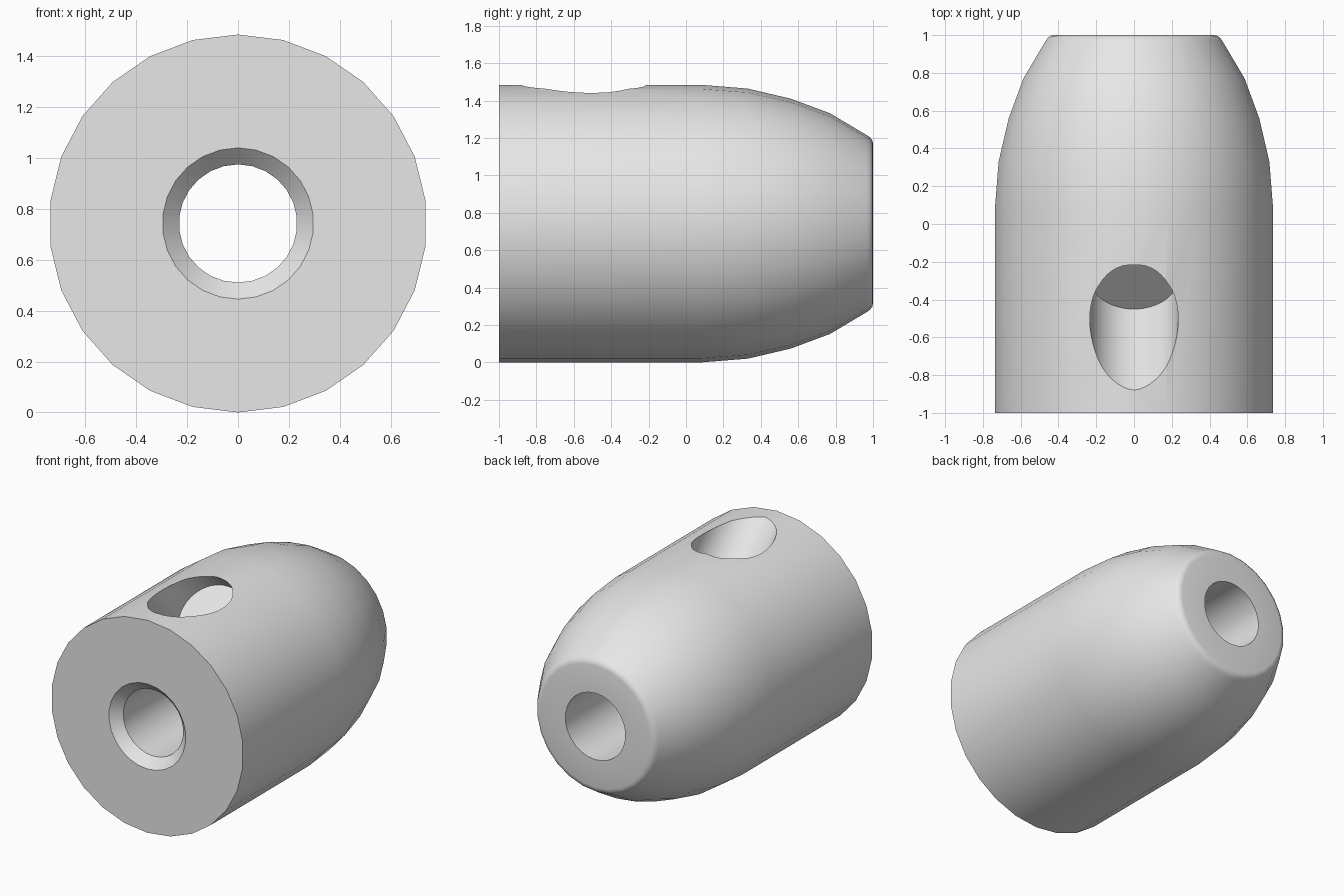
import bpy, bmesh
from math import sin, cos, pi, radians
from mathutils import Matrix, Vector

if "Cube" in bpy.data.objects:
    bpy.data.objects.remove(bpy.data.objects["Cube"], do_unlink=True)

SIDES = 26
RADIUS = 0.742
BORE = 0.232
HOLE = 0.234

grey = bpy.data.materials.new("plain_grey")
grey.use_nodes = True
grey.diffuse_color = (0.8, 0.8, 0.8, 1)
grey.node_tree.nodes["Principled BSDF"].inputs["Base Color"].default_value = (0.8, 0.8, 0.8, 1)


def make_object(name, bm):
    bmesh.ops.recalc_face_normals(bm, faces=bm.faces)
    mesh = bpy.data.meshes.new(name)
    bm.to_mesh(mesh)
    bm.free()
    mesh.materials.append(grey)
    obj = bpy.data.objects.new(name, mesh)
    bpy.context.collection.objects.link(obj)
    return obj


def lathe(name, profile):
    """Turn a closed (radius, y) profile around the long axis."""
    bm = bmesh.new()
    rings = []
    for i in range(SIDES):
        a = 2 * pi * i / SIDES
        rings.append([bm.verts.new((r * sin(a), y, RADIUS + r * cos(a))) for r, y in profile])
    n = len(profile)
    for i in range(SIDES):
        p, q = rings[i], rings[(i + 1) % SIDES]
        for j in range(n):
            k = (j + 1) % n
            bm.faces.new((p[j], p[k], q[k], q[j]))
    return make_object(name, bm)


# Body: straight barrel, curved nose with rounded rim, bore and countersink
body = lathe("body", [
    (BORE + 0.065, -1), (RADIUS, -1), (RADIUS, 0.08), (0.722, 0.33),
    (0.668, 0.56), (0.59, 0.77), (0.472, 0.968), (0.461, 0.984),
    (0.445, 0.996), (0.425, 1), (BORE, 1), (BORE, -0.935),
])

# Slanted blind hole, flat at its bottom
axis = Vector((0, -1, 1)).normalized()
length = 0.8
bottom = Vector((0, -0.285, 1.22))
bm = bmesh.new()
bmesh.ops.create_cone(
    bm, cap_ends=True, segments=48, radius1=HOLE, radius2=HOLE, depth=length,
    matrix=Matrix.Translation(bottom + axis * length / 2) @ Matrix.Rotation(radians(45), 4, 'X'))
cutter = make_object("hole_cutter", bm)
cutter.hide_render = True

cut = body.modifiers.new("slanted_hole", 'BOOLEAN')
cut.operation = 'DIFFERENCE'
cut.solver = 'EXACT'
cut.object = cutter

bpy.ops.object.select_all(action='DESELECT')
body.select_set(True)
bpy.context.view_layer.objects.active = body
bpy.ops.object.modifier_apply(modifier=cut.name)
bpy.data.objects.remove(cutter, do_unlink=True)
bpy.ops.object.shade_smooth_by_angle(angle=radians(30))
